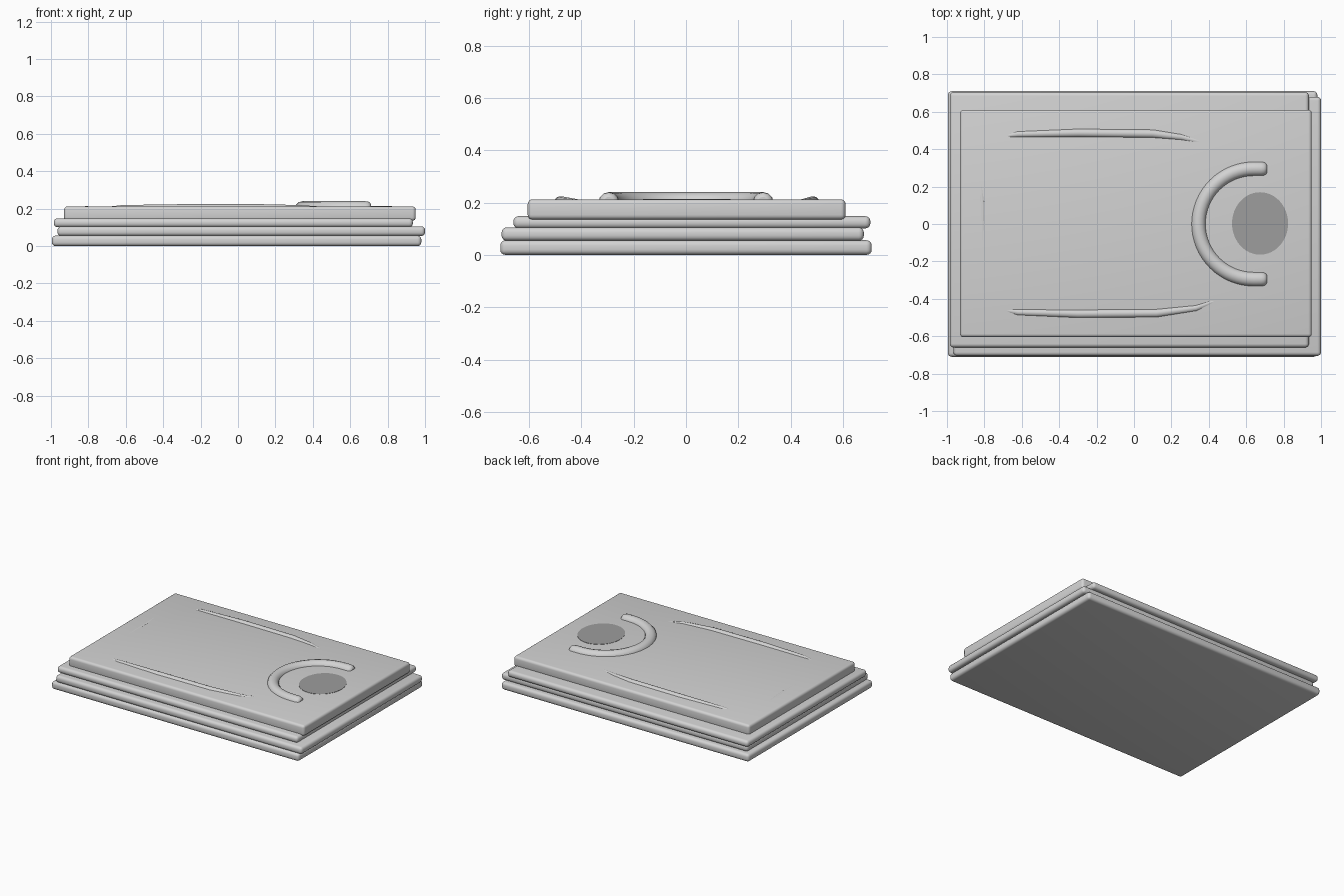
import bpy, math

if "Cube" in bpy.data.objects:
    bpy.data.objects.remove(bpy.data.objects["Cube"])


def material(name, rgb):
    m = bpy.data.materials.new(name)
    m.diffuse_color = (*rgb, 1)
    m.use_nodes = True
    m.node_tree.nodes["Principled BSDF"].inputs["Base Color"].default_value = m.diffuse_color
    return m


body = material("light grey", (0.65, 0.65, 0.65))
dark = material("mid grey", (0.34, 0.34, 0.34))


def activate(ob):
    bpy.ops.object.select_all(action='DESELECT')
    ob.select_set(True)
    bpy.context.view_layer.objects.active = ob


def slab(name, x0, x1, y0, y1, z0, z1, bevel):
    bpy.ops.mesh.primitive_cube_add(size=1, location=((x0 + x1) / 2, (y0 + y1) / 2, (z0 + z1) / 2))
    ob = bpy.context.object
    ob.name = name
    ob.scale = (x1 - x0, y1 - y0, z1 - z0)
    bpy.ops.object.transform_apply(location=False, rotation=False, scale=True)
    ob.data.materials.append(body)
    mod = ob.modifiers.new("round_edges", 'BEVEL')
    mod.width = bevel
    mod.segments = 4
    bpy.ops.object.modifier_apply(modifier=mod.name)
    bpy.ops.object.shade_smooth_by_angle(angle=math.radians(35))
    return ob


def tube(name, pts, radius, z):
    """Round bar through (x, y, radius factor) points."""
    cu = bpy.data.curves.new(name, 'CURVE')
    cu.dimensions = '3D'
    cu.bevel_depth = radius
    cu.bevel_resolution = 4
    cu.use_fill_caps = True
    sp = cu.splines.new('POLY')
    sp.points.add(len(pts) - 1)
    for p, (x, y, r) in zip(sp.points, pts):
        p.co = (x, y, z, 1)
        p.radius = r
    ob = bpy.data.objects.new(name, cu)
    bpy.context.collection.objects.link(ob)
    activate(ob)
    bpy.ops.object.convert(target='MESH')
    ob = bpy.context.object
    ob.data.materials.clear()
    ob.data.materials.append(body)
    bpy.ops.object.shade_smooth_by_angle(angle=math.radians(50))
    return ob


# stacked, slightly shifted layers
slab("bottom_sheet", -0.995, 0.98, -0.71, 0.71, 0.0, 0.056, 0.02)
slab("second_sheet", -0.965, 1.0, -0.705, 0.68, 0.054, 0.105, 0.02)
slab("third_sheet", -0.985, 0.935, -0.66, 0.705, 0.101, 0.148, 0.02)
slab("top_sheet", -0.93, 0.95, -0.605, 0.61, 0.135, 0.212, 0.018)

# raised open ring with rounded ends
cx, r = 0.64, 0.295
arc = [(cx + r * math.cos(a), r * math.sin(a), 1)
       for a in (math.pi / 2 + math.pi * i / 32 for i in range(33))]
end = [(0.711, 0.55), (0.706, 0.8), (0.695, 0.95), (0.68, 1)]
ring = [(x, r, f) for x, f in end] + arc + [(x, -r, f) for x, f in reversed(end)]
tube("open_ring", ring, 0.04, 0.2)

# slim ridges on the top sheet
tube("back_ridge", [(-0.72, 0.465, 0.3), (-0.62, 0.48, 0.8), (-0.3, 0.487, 1), (0.1, 0.483, 1),
                    (0.25, 0.465, 0.8), (0.42, 0.425, 0.3)], 0.024, 0.2)
tube("front_ridge", [(-0.72, -0.458, 0.3), (-0.62, -0.472, 0.8), (-0.3, -0.48, 1), (0.12, -0.477, 1),
                     (0.33, -0.45, 0.8), (0.5, -0.385, 0.3)], 0.024, 0.2)
tube("left_ridge", [(-0.825, 0.35, 0.6), (-0.81, 0.1, 1), (-0.81, -0.35, 0.6)], 0.016, 0.199)

# flat dark spot inside the ring
bpy.ops.mesh.primitive_cylinder_add(vertices=48, radius=1, depth=0.005, location=(0.674, 0.003, 0.2115))
spot = bpy.context.object
spot.name = "dark_spot"
spot.scale = (0.15, 0.167, 1)
spot.data.materials.append(dark)
